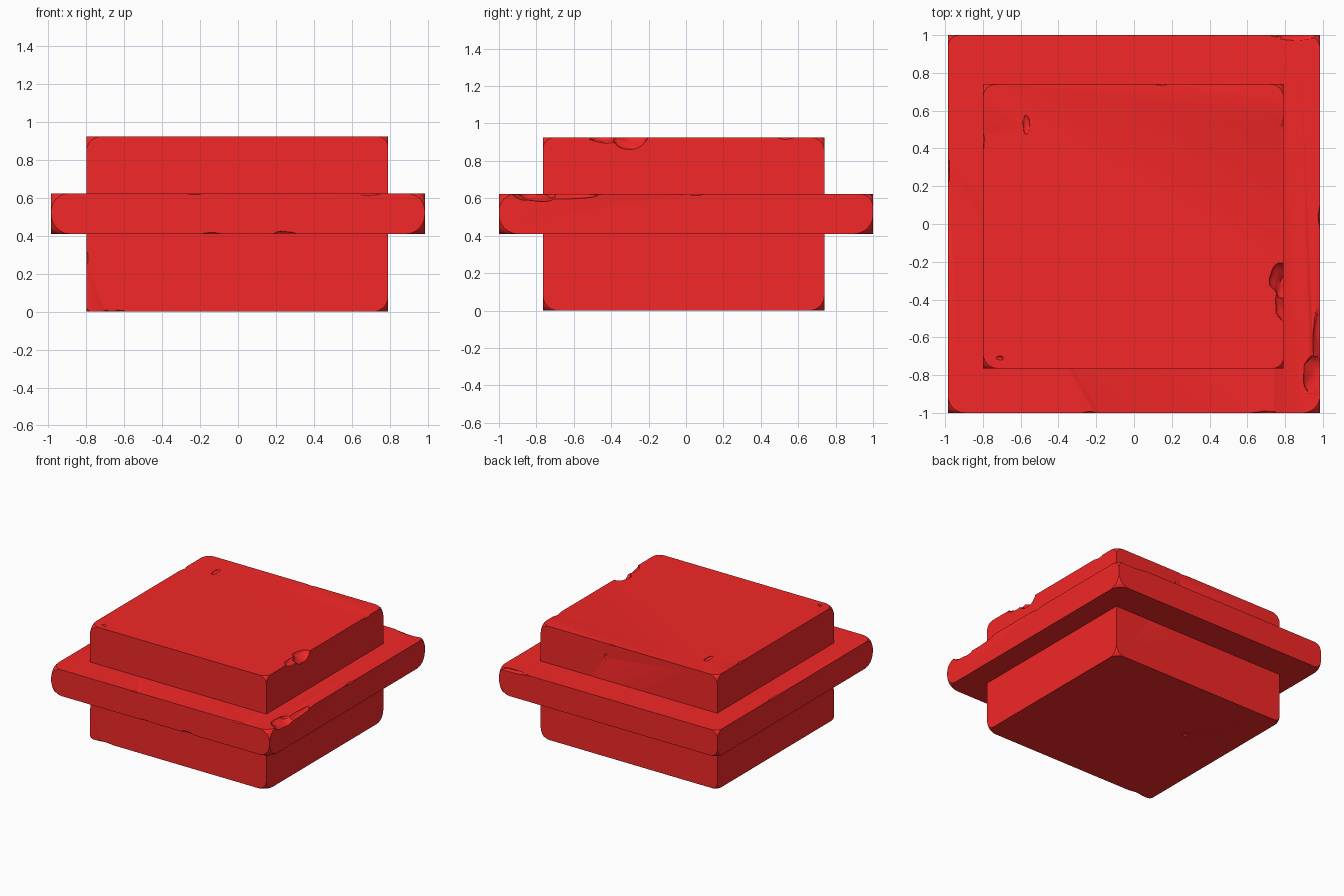
import bpy, bmesh, random
from mathutils import Vector, noise

if "Cube" in bpy.data.objects:
    bpy.data.objects.remove(bpy.data.objects["Cube"])

random.seed(4)
red = bpy.data.materials.new("red")
red.diffuse_color = (0.9, 0.02, 0.02, 1)
red.use_nodes = True
red.node_tree.nodes["Principled BSDF"].inputs["Base Color"].default_value = red.diffuse_color


def worn_block(name, lo, hi, wear):
    """Box whose eight corners are rounded off by individual amounts."""
    lo, hi = Vector(lo), Vector(hi)
    bm = bmesh.new()
    bmesh.ops.create_cube(bm, size=1)
    for v in bm.verts:
        v.co = Vector([lo[i] if v.co[i] < 0 else hi[i] for i in range(3)])
    for v in list(bm.verts):
        key = "".join("-+"[v.co[i] > (lo[i] + hi[i]) / 2] for i in range(3))
        bmesh.ops.bevel(bm, geom=[v], affect='VERTICES', offset=wear[key],
                        offset_type='OFFSET', segments=6, profile=0.5)
    bmesh.ops.recalc_face_normals(bm, faces=bm.faces)
    me = bpy.data.meshes.new(name)
    bm.to_mesh(me)
    bm.free()
    ob = bpy.data.objects.new(name, me)
    bpy.context.collection.objects.link(ob)
    me.materials.append(red)
    return ob


def chip(ob, centre, radii):
    """Knock a lumpy ellipsoid out of a block."""
    bm = bmesh.new()
    bmesh.ops.create_icosphere(bm, subdivisions=3, radius=1)
    offset = Vector([random.uniform(0, 50) for _ in range(3)])
    for v in bm.verts:
        p = v.co * (1 + 0.3 * noise.noise(v.co * 1.8 + offset))
        v.co = Vector(centre) + Vector([p[i] * radii[i] for i in range(3)])
    me = bpy.data.meshes.new("chip_cutter")
    bm.to_mesh(me)
    bm.free()
    me.materials.append(red)
    cutter = bpy.data.objects.new("chip_cutter", me)
    cutter.hide_render = True
    bpy.context.collection.objects.link(cutter)
    mod = ob.modifiers.new("chip", 'BOOLEAN')
    mod.operation, mod.object, mod.solver = 'DIFFERENCE', cutter, 'EXACT'
    bpy.context.view_layer.objects.active = ob
    bpy.ops.object.modifier_apply(modifier=mod.name)
    bpy.data.objects.remove(cutter)


# Central stone block and the wide band around it
core = worn_block("core_block", (-0.8, -0.765, 0), (0.792, 0.74, 0.925), {
    "---": 0.03, "+--": 0.08, "-+-": 0.05, "++-": 0.08,
    "--+": 0.08, "+-+": 0.06, "-++": 0.07, "+++": 0.07})
band = worn_block("middle_band", (-0.985, -1, 0.41), (0.985, 1, 0.623), {
    "---": 0.10, "+--": 0.10, "-+-": 0.07, "++-": 0.10,
    "--+": 0.09, "+-+": 0.09, "-++": 0.06, "+++": 0.07})

# Large broken edges, then small nicks
for c, r in [((0.80, -0.30, 0.935), (0.08, 0.10, 0.065)),
             ((0.80, -0.42, 0.935), (0.05, 0.10, 0.04)),
             ((-0.57, 0.53, 0.927), (0.02, 0.05, 0.012)),
             ((-0.71, -0.71, 0.927), (0.018, 0.012, 0.01)),
             ((0.20, 0.745, 0.82), (0.025, 0.012, 0.025)),
             ((-0.38, 0.14, 0), (0.025, 0.025, 0.012)),
             ((-0.805, 0.44, 0.93), (0.015, 0.05, 0.015)),
             ((0.797, 0.53, 0.93), (0.02, 0.05, 0.015)),
             ((-0.805, -0.768, 0.28), (0.014, 0.014, 0.05)),
             ((0.15, 0.745, 0.93), (0.05, 0.012, 0.012)),
             ((-0.66, -0.768, 0), (0.06, 0.012, 0.01))]:
    chip(core, c, r)
for c, r in [((0.985, -0.80, 0.635), (0.09, 0.12, 0.055)),
             ((0.99, -0.63, 0.63), (0.045, 0.20, 0.03)),
             ((0.86, 1.0, 0.628), (0.14, 0.03, 0.02)),
             ((0.24, -1.003, 0.41), (0.06, 0.015, 0.014)),
             ((-0.14, -1.003, 0.41), (0.05, 0.01, 0.008)),
             ((0.69, -1.003, 0.625), (0.07, 0.012, 0.012)),
             ((-0.23, -1.003, 0.625), (0.05, 0.01, 0.008)),
             ((0.988, 0.03, 0.625), (0.012, 0.07, 0.012)),
             ((-0.988, 0.28, 0.625), (0.012, 0.08, 0.012))]:
    chip(band, c, r)

# Smooth the chips while keeping block edges crisp
for ob in (core, band):
    bpy.ops.object.select_all(action='DESELECT')
    ob.select_set(True)
    bpy.context.view_layer.objects.active = ob
    bpy.ops.object.shade_smooth_by_angle(angle=0.6)
